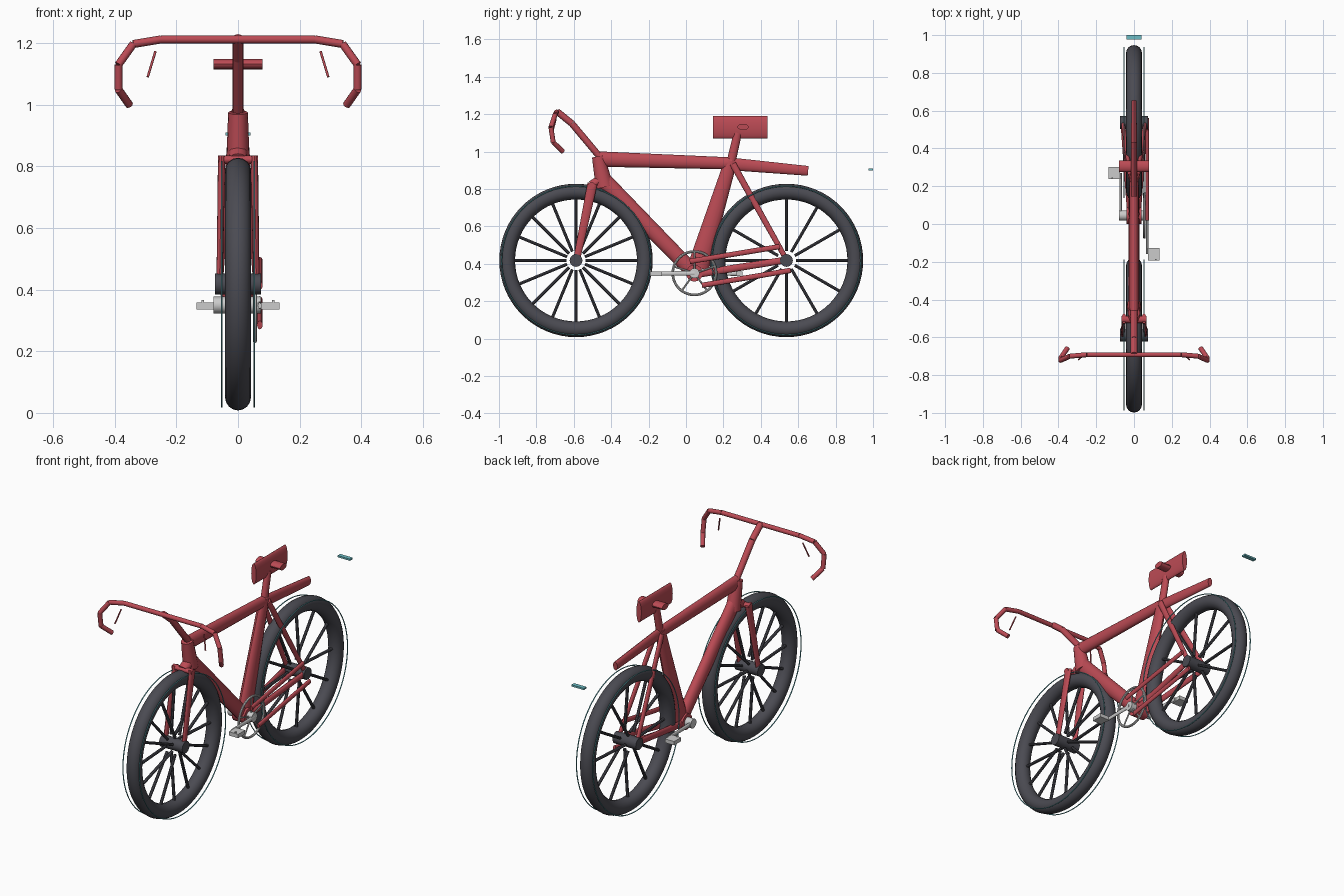
import bpy, bmesh, math
from mathutils import Vector

if "Cube" in bpy.data.objects:
    bpy.data.objects.remove(bpy.data.objects["Cube"])


def material(name, rgb):
    m = bpy.data.materials.new(name)
    m.diffuse_color = (*rgb, 1)
    m.use_nodes = True
    m.node_tree.nodes["Principled BSDF"].inputs["Base Color"].default_value = m.diffuse_color
    return m


RED = material("red_paint", (0.5, 0.07, 0.09))
DARK = material("dark_rubber", (0.07, 0.07, 0.085))
TEAL = material("teal_trim", (0.15, 0.5, 0.55))


def finish(name, bm, mat):
    bmesh.ops.recalc_face_normals(bm, faces=bm.faces[:])
    me = bpy.data.meshes.new(name)
    bm.to_mesh(me)
    bm.free()
    ob = bpy.data.objects.new(name, me)
    bpy.context.collection.objects.link(ob)
    if mat:
        me.materials.append(mat)
    return ob


def add_tube(bm, p, q, s0, s1=None, n=16):
    """Elliptical tube; each size is (half width sideways, half width in the side plane)."""
    p, q = Vector(p), Vector(q)
    s1 = s1 or s0
    d = (q - p).normalized()
    ref = Vector((1, 0, 0)) if abs(d.x) < 0.9 else Vector((0, 0, 1))
    u = (ref - d * ref.dot(d)).normalized()
    v = d.cross(u)
    rings = []
    for c, (a, b) in ((p, s0), (q, s1)):
        rings.append([bm.verts.new(c + u * a * math.cos(t) + v * b * math.sin(t))
                      for t in (2 * math.pi * i / n for i in range(n))])
    for i in range(n):
        j = (i + 1) % n
        bm.faces.new((rings[0][i], rings[0][j], rings[1][j], rings[1][i]))
    bm.faces.new(rings[0])
    bm.faces.new(rings[1])


def tube(name, p, q, s0, s1=None, mat=RED, n=16):
    bm = bmesh.new()
    add_tube(bm, p, q, s0, s1, n)
    return finish(name, bm, mat)


def path(name, pts, r, mat=RED):
    bm = bmesh.new()
    for a, b in zip(pts, pts[1:]):
        add_tube(bm, a, b, (r, r), None, 12)
    return finish(name, bm, mat)


def ring(name, loc, major, minor, mat, seg=48, mseg=12):
    bpy.ops.mesh.primitive_torus_add(location=loc, rotation=(0, math.pi / 2, 0), major_radius=major,
                                     minor_radius=minor, major_segments=seg, minor_segments=mseg)
    ob = bpy.context.object
    ob.name = name
    if mat:
        ob.data.materials.append(mat)


def box(name, loc, size, mat=None):
    bm = bmesh.new()
    bmesh.ops.create_cube(bm, size=1)
    bmesh.ops.scale(bm, vec=size, verts=bm.verts[:])
    ob = finish(name, bm, mat)
    ob.location = loc


# wheels: tyre, thin trim rings, spokes, hub
def wheel(name, y, count):
    z = 0.418
    ring(name + "_tyre", (0, y, z), 0.368, 0.042, DARK, 64, 16)
    for s in (-1, 1):
        ring(f"{name}_trim_{s}", (s * 0.053, y, z), 0.398, 0.003, TEAL, 64, 6)
    bm = bmesh.new()
    for i in range(count):
        t = 2 * math.pi * i / count
        c, s = math.cos(t), math.sin(t)
        x = 0.02 if i % 2 else -0.02
        add_tube(bm, (x, y + 0.052 * c, z + 0.052 * s), (0, y + 0.34 * c, z + 0.34 * s),
                 (0.009, 0.008), None, 8)
    finish(name + "_spokes", bm, DARK)
    tube(name + "_hub", (-0.075, y, z), (0.075, y, z), (0.034, 0.034), mat=DARK, n=24)


wheel("front_wheel", -0.588, 16)
wheel("rear_wheel", 0.537, 12)

# main frame
tube("head_tube", (0, -0.47, 0.975), (0, -0.435, 0.81), (0.032, 0.033), (0.038, 0.048))
tube("top_tube", (0, -0.46, 0.96), (0, 0.245, 0.937), (0.025, 0.041), (0.023, 0.032))
tube("down_tube", (0, -0.45, 0.855), (0, 0.035, 0.36), (0.03, 0.045), (0.03, 0.04))
tube("seat_tube", (0, 0.24, 0.95), (0, 0.065, 0.38), (0.024, 0.034), (0.03, 0.058))
tube("tail_bar", (0, 0.23, 0.935), (0, 0.653, 0.897), (0.016, 0.034), (0.014, 0.026))
tube("bottom_bracket", (-0.04, 0.045, 0.35), (0.04, 0.045, 0.35), (0.045, 0.045))

# mirrored fork legs and stays
for s, side in ((-1, "left"), (1, "right")):
    tube(f"fork_leg_{side}", (s * 0.053, -0.5, 0.83), (s * 0.06, -0.585, 0.42), (0.012, 0.027), (0.01, 0.018))
    tube(f"seat_stay_{side}", (s * 0.02, 0.25, 0.935), (s * 0.058, 0.53, 0.435), (0.011, 0.018), (0.01, 0.014))
    tube(f"chain_stay_{side}", (s * 0.025, 0.06, 0.345), (s * 0.06, 0.53, 0.42), (0.012, 0.02), (0.011, 0.018))
tube("fork_crown", (-0.065, -0.505, 0.822), (0.065, -0.505, 0.822), (0.014, 0.018))
tube("crown_link", (0, -0.505, 0.82), (0, -0.44, 0.86), (0.03, 0.025))

# stem, drop bars, brake levers
path("stem", [(0, -0.455, 0.965), (0, -0.61, 1.15), (0, -0.69, 1.215)], 0.018)
half = [(0.25, -0.692, 1.212), (0.34, -0.70, 1.197), (0.388, -0.722, 1.13),
        (0.388, -0.71, 1.05), (0.353, -0.658, 1.0)]
path("handlebar", [(-x, y, z) for x, y, z in reversed(half)] + half, 0.013)
for s, side in ((-1, "left"), (1, "right")):
    path(f"brake_lever_{side}", [(s * 0.268, -0.695, 1.173), (s * 0.293, -0.718, 1.09)], 0.004)

# seat post, upright saddle blade and its cross bar
tube("seat_post", (0, 0.24, 0.94), (0, 0.277, 1.10), (0.018, 0.024), (0.018, 0.022))
tube("saddle", (0, 0.145, 1.13), (0, 0.435, 1.13), (0.016, 0.061), n=24)
tube("saddle_cross_bar", (-0.08, 0.305, 1.132), (0.08, 0.305, 1.132), (0.017, 0.03))

# chain runs
tube("upper_chain", (0.071, 0.02, 0.413), (0.071, 0.50, 0.492), (0.009, 0.014))
tube("lower_chain", (0.071, 0.085, 0.285), (0.071, 0.56, 0.365), (0.009, 0.014))

# chainring with spider, axle, cranks and pedals
ring("chainring", (0.055, 0.045, 0.35), 0.116, 0.007, None, 40, 8)
bm = bmesh.new()
for i in range(5):
    t = math.pi / 2 + 2 * math.pi * i / 5
    add_tube(bm, (0.055, 0.045, 0.35),
             (0.055, 0.045 + 0.116 * math.cos(t), 0.35 + 0.116 * math.sin(t)), (0.004, 0.005), None, 8)
finish("chainring_spider", bm, None)
tube("crank_axle", (-0.08, 0.045, 0.35), (0.075, 0.045, 0.35), (0.027, 0.027), mat=None)
for s, side, y in ((-1, "left", 0.27), (1, "right", -0.16)):
    tube(f"crank_{side}", (s * 0.07, 0.045, 0.35), (s * 0.07, y, 0.348), (0.007, 0.013), (0.006, 0.01), None)
    box(f"pedal_{side}", (s * 0.105, y, 0.347), (0.06, 0.064, 0.022))
    box(f"pedal_stop_{side}", (s * 0.115, y - 0.028, 0.361), (0.008, 0.008, 0.012))

# floating rear reflector
box("rear_reflector", (0, 0.988, 0.905), (0.08, 0.024, 0.01), TEAL)

bpy.ops.object.select_all(action='SELECT')
bpy.context.view_layer.objects.active = bpy.data.objects["saddle"]
bpy.ops.object.shade_smooth_by_angle(angle=math.radians(35))
